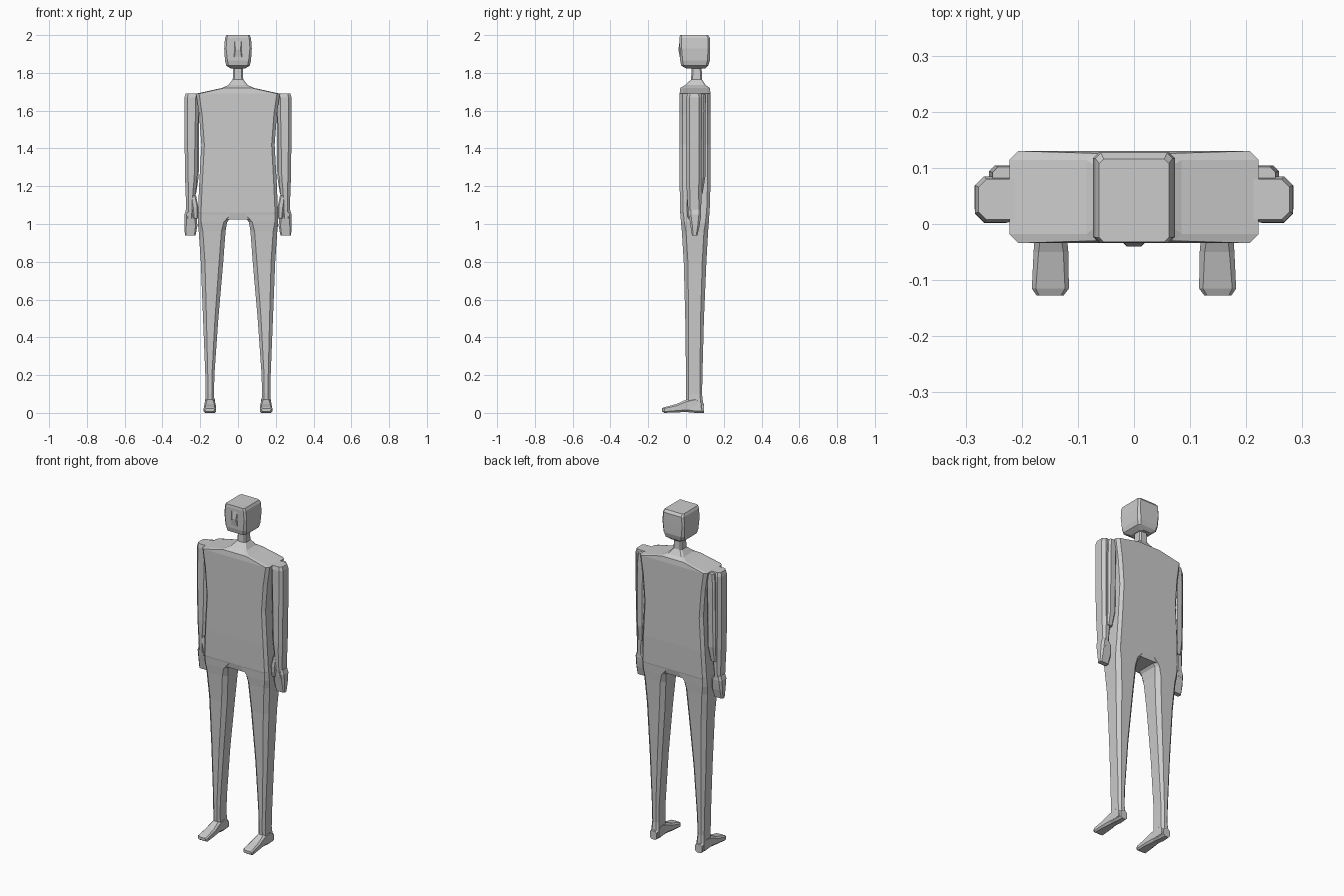
import bpy, bmesh


def loft(name, rings, along_y=False, mirror=False):
    """Chamfered box sections (pos, x0, x1, v0, v1, chamfer) joined along z, or along y."""
    bm = bmesh.new()
    loops = []
    for p, x0, x1, a, b, c in rings:
        pts = [(x0 + c, a), (x1 - c, a), (x1, a + c), (x1, b - c),
               (x1 - c, b), (x0 + c, b), (x0, b - c), (x0, a + c)]
        loops.append([bm.verts.new((x, p, v) if along_y else (x, v, p)) for x, v in pts])
    for lo, hi in zip(loops, loops[1:]):
        for i in range(8):
            j = (i + 1) % 8
            bm.faces.new((lo[i], lo[j], hi[j], hi[i]))
    bm.faces.new(loops[0])
    bm.faces.new(loops[-1])
    bmesh.ops.recalc_face_normals(bm, faces=bm.faces)
    me = bpy.data.meshes.new(name)
    bm.to_mesh(me)
    bm.free()
    ob = bpy.data.objects.new(name, me)
    bpy.context.collection.objects.link(ob)
    if mirror:
        m = ob.modifiers.new("mirror", 'MIRROR')
        m.use_axis[0] = True
        m.use_mirror_merge = False
    return ob


def sym(p, w, a, b, c):
    return (p, -w, w, a, b, c)


# Torso with sloping shoulders and neck
loft("torso", [
    sym(1.025, 0.195, -0.025, 0.118, 0.02),
    sym(1.06, 0.212, -0.031, 0.125, 0.016),
    sym(1.22, 0.205, -0.034, 0.130, 0.016),
    sym(1.42, 0.194, -0.034, 0.130, 0.016),
    sym(1.58, 0.206, -0.034, 0.130, 0.016),
    sym(1.69, 0.222, -0.034, 0.130, 0.016),
    sym(1.72, 0.085, -0.030, 0.126, 0.012),
    sym(1.735, 0.052, -0.005, 0.105, 0.01),
    sym(1.765, 0.028, 0.027, 0.085, 0.008),
    sym(1.85, 0.025, 0.030, 0.082, 0.008),
])

# Head with rounded block outline
loft("head", [
    sym(1.822, 0.035, 0.005, 0.10, 0.012),
    sym(1.838, 0.062, -0.025, 0.118, 0.012),
    sym(1.865, 0.069, -0.031, 0.126, 0.013),
    sym(1.93, 0.073, -0.033, 0.127, 0.010),
    sym(1.985, 0.069, -0.034, 0.127, 0.010),
    sym(2.0, 0.062, -0.032, 0.116, 0.008),
])

# Small nose bump on the face
loft("nose", [
    sym(1.885, 0.022, -0.034, 0.0, 0.004),
    sym(1.925, 0.017, -0.040, 0.0, 0.004),
    sym(1.975, 0.022, -0.033, 0.0, 0.004),
])

# Tapered legs
loft("leg", [
    (0.015, 0.122, 0.175, 0.005, 0.094, 0.012),
    (0.10, 0.127, 0.171, 0.000, 0.085, 0.012),
    (0.20, 0.125, 0.173, 0.000, 0.087, 0.013),
    (0.50, 0.104, 0.185, -0.004, 0.095, 0.018),
    (0.80, 0.078, 0.197, -0.012, 0.108, 0.022),
    (0.96, 0.066, 0.208, -0.022, 0.117, 0.022),
    (1.01, 0.058, 0.213, -0.027, 0.121, 0.018),
    (1.06, 0.015, 0.212, -0.030, 0.124, 0.016),
], mirror=True)

# Feet
loft("foot", [
    (-0.127, 0.125, 0.174, 0.008, 0.024, 0.005),
    (-0.115, 0.116, 0.182, 0.000, 0.030, 0.007),
    (-0.05, 0.117, 0.179, 0.003, 0.047, 0.009),
    (0.005, 0.122, 0.175, 0.004, 0.072, 0.012),
    (0.05, 0.123, 0.174, 0.000, 0.080, 0.010),
    (0.095, 0.127, 0.171, 0.000, 0.050, 0.010),
], along_y=True, mirror=True)

# Arm: outer slab running down to the wrist
loft("arm", [
    (1.03, 0.236, 0.276, 0.016, 0.078, 0.010),
    (1.08, 0.232, 0.274, 0.010, 0.080, 0.012),
    (1.18, 0.222, 0.278, 0.004, 0.083, 0.016),
    (1.24, 0.216, 0.280, 0.002, 0.084, 0.016),
    (1.45, 0.212, 0.283, 0.002, 0.085, 0.016),
    (1.67, 0.208, 0.283, 0.003, 0.085, 0.016),
    (1.692, 0.200, 0.277, 0.008, 0.080, 0.014),
], mirror=True)

# Back of the arm
loft("arm_back", [
    (1.16, 0.222, 0.255, 0.06, 0.088, 0.006),
    (1.25, 0.208, 0.258, 0.05, 0.102, 0.010),
    (1.60, 0.205, 0.258, 0.05, 0.104, 0.010),
    (1.685, 0.200, 0.252, 0.05, 0.102, 0.010),
], mirror=True)

# Hand and thumb
loft("hand", [
    (0.938, 0.225, 0.281, 0.032, 0.060, 0.006),
    (0.99, 0.215, 0.284, 0.024, 0.072, 0.010),
    (1.05, 0.220, 0.284, 0.014, 0.080, 0.012),
    (1.075, 0.236, 0.276, 0.016, 0.078, 0.010),
], mirror=True)
loft("thumb", [
    (1.03, 0.212, 0.236, 0.010, 0.036, 0.005),
    (1.09, 0.210, 0.244, 0.004, 0.042, 0.007),
    (1.15, 0.222, 0.252, 0.008, 0.044, 0.007),
], mirror=True)
